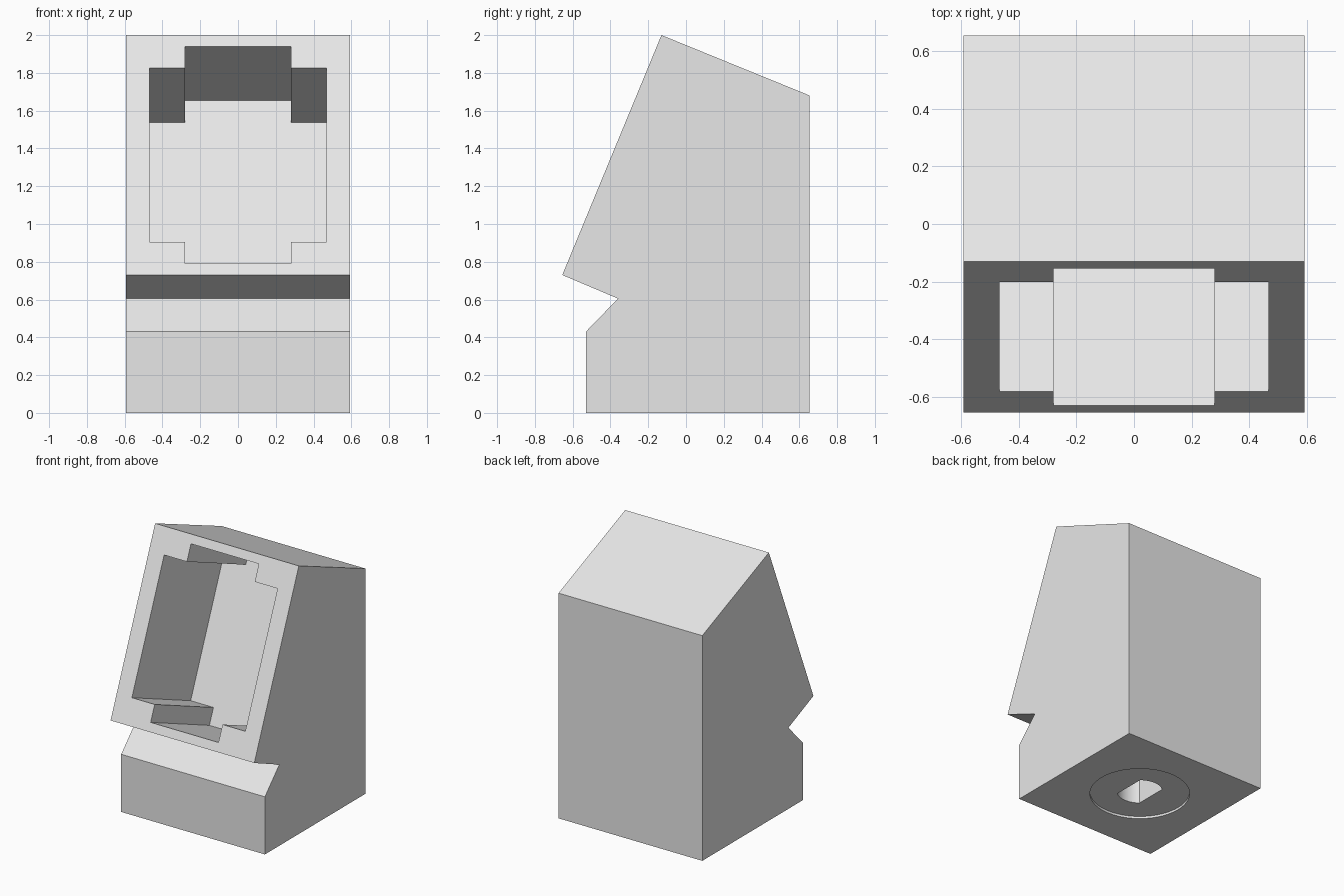
import bpy, bmesh
from math import sin, cos, asin, radians, pi
from mathutils import Vector

cube = bpy.data.objects.get("Cube")
if cube:
    bpy.data.objects.remove(cube, do_unlink=True)

grey = bpy.data.materials.new("light grey")
grey.use_nodes = True
grey.diffuse_color = (0.8, 0.8, 0.8, 1)
grey.node_tree.nodes["Principled BSDF"].inputs["Base Color"].default_value = (0.8, 0.8, 0.8, 1)


def prism(name, points, sweep):
    """Closed outline swept along a vector."""
    bm = bmesh.new()
    face = bm.faces.new([bm.verts.new(p) for p in points])
    swept = bmesh.ops.extrude_face_region(bm, geom=[face])["geom"]
    bmesh.ops.translate(bm, vec=sweep, verts=[v for v in swept if isinstance(v, bmesh.types.BMVert)])
    bmesh.ops.recalc_face_normals(bm, faces=bm.faces)
    mesh = bpy.data.meshes.new(name)
    bm.to_mesh(mesh)
    bm.free()
    mesh.materials.append(grey)
    obj = bpy.data.objects.new(name, mesh)
    bpy.context.collection.objects.link(obj)
    return obj


def cut(target, cutter):
    """Subtract the cutter and remove it."""
    cutter.hide_render = True
    mod = target.modifiers.new("cut", 'BOOLEAN')
    mod.operation, mod.solver, mod.object = 'DIFFERENCE', 'EXACT', cutter
    bpy.context.view_layer.objects.active = target
    bpy.ops.object.modifier_apply(modifier=mod.name)
    bpy.data.objects.remove(cutter, do_unlink=True)


# Housing: side profile swept across the width
half_width = 0.593
profile = [(-0.53, 0), (0.655, 0), (0.655, 1.68), (-0.13, 2),
           (-0.655, 0.73), (-0.36, 0.605), (-0.53, 0.43)]
housing = prism("housing", [(-half_width, y, z) for y, z in profile], Vector((2 * half_width, 0, 0)))

# Deep cross-shaped pocket, square to the leaning front
tilt = radians(22.5)
up = Vector((0, sin(tilt), cos(tilt)))
out = Vector((0, -cos(tilt), sin(tilt)))
foot = Vector((0, -0.655, 0.73))
half = [(0.28, 0.065), (0.28, 0.19), (0.468, 0.19),
        (0.468, 1.185), (0.28, 1.185), (0.28, 1.31)]
outline = half + [(-x, u) for x, u in reversed(half)]
pocket = prism("pocket_cutter",
               [foot + Vector((x, 0, 0)) + up * u + out * 0.1 for x, u in outline], out * -0.85)
cut(housing, pocket)

# Shallow round recess in the underside
centre_y, below = 0.062, -0.1
recess_depth, hole_depth = 0.017, 0.4
ring = [(0.345 * cos(a * pi / 48), centre_y + 0.345 * sin(a * pi / 48), below) for a in range(96)]
cut(housing, prism("recess_cutter", ring, Vector((0, 0, recess_depth - below))))

# Shaft hole with two flat sides
radius, flat = 0.158, 0.1
spread = asin(flat / radius)
arc = [-spread + 2 * spread * i / 16 for i in range(17)]
slot = [(radius * sin(a), centre_y + radius * cos(a), below) for a in arc]
slot += [(-radius * sin(a), centre_y - radius * cos(a), below) for a in arc]
cut(housing, prism("shaft_cutter", slot, Vector((0, 0, hole_depth - below))))

# Smooth curved walls, crisp edges
bpy.ops.object.select_all(action='DESELECT')
housing.select_set(True)
bpy.context.view_layer.objects.active = housing
bpy.ops.object.shade_smooth_by_angle(angle=radians(25))
